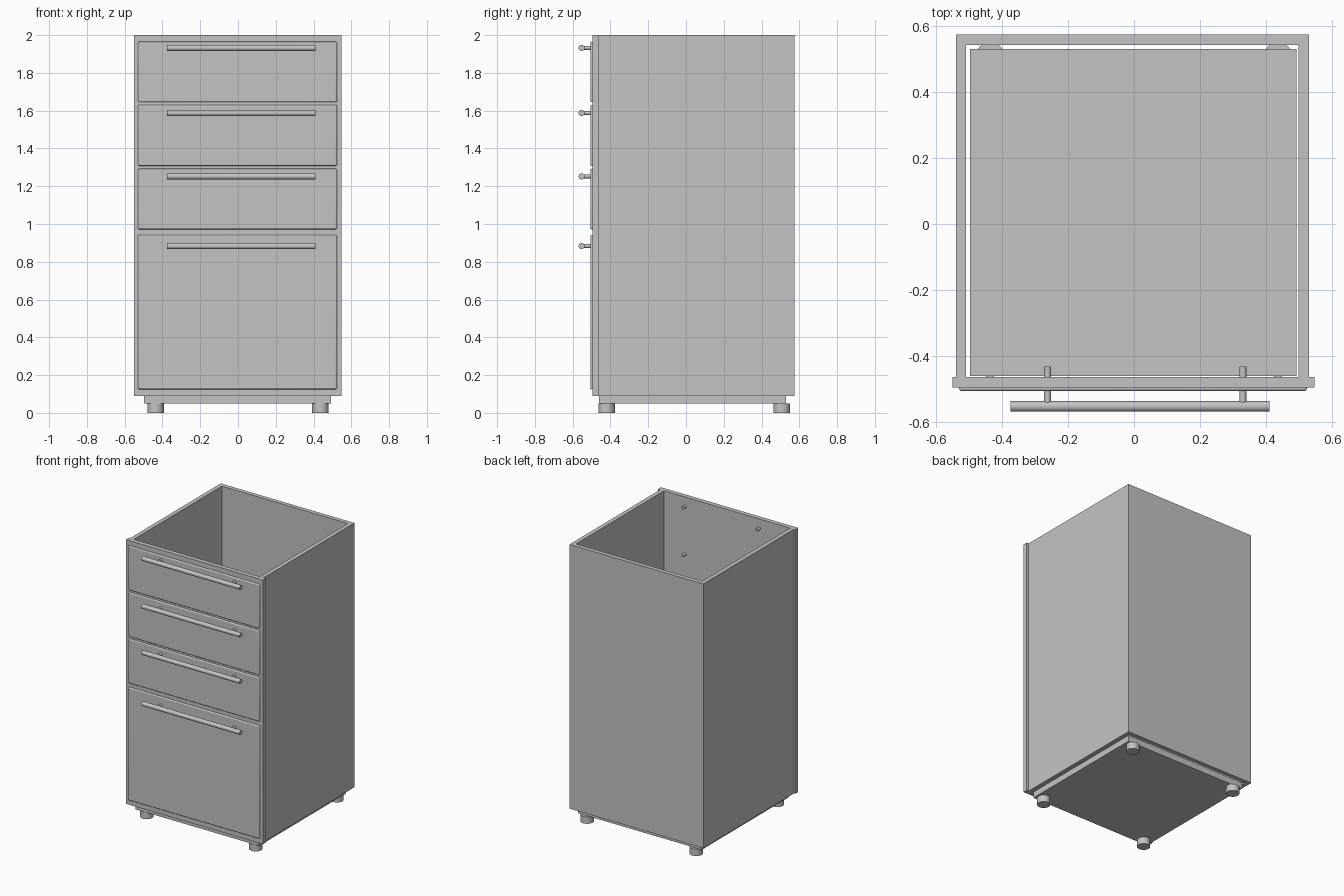
import bpy
import bmesh
import math
from mathutils import Matrix

cube = bpy.data.objects.get("Cube")
if cube:
    bpy.data.objects.remove(cube, do_unlink=True)

grey = bpy.data.materials.new("light grey metal")
grey.use_nodes = True
colour = (0.55, 0.55, 0.55, 1)
grey.diffuse_color = colour
grey.node_tree.nodes["Principled BSDF"].inputs["Base Color"].default_value = colour


def finish(name, bm):
    bmesh.ops.recalc_face_normals(bm, faces=bm.faces[:])
    mesh = bpy.data.meshes.new(name)
    bm.to_mesh(mesh)
    bm.free()
    mesh.materials.append(grey)
    obj = bpy.data.objects.new(name, mesh)
    bpy.context.collection.objects.link(obj)
    return obj


def smooth(obj):
    bpy.ops.object.select_all(action="DESELECT")
    obj.select_set(True)
    bpy.context.view_layer.objects.active = obj
    bpy.ops.object.shade_smooth_by_angle(angle=math.radians(35))


def box(name, xs, ys, zs):
    bm = bmesh.new()
    bmesh.ops.create_cube(bm, size=1)
    for v in bm.verts:
        v.co = [r[0] if c < 0 else r[1] for c, r in zip(v.co, (xs, ys, zs))]
    return finish(name, bm)


def rod(name, centre, radius, length, axis="Z", sides=24):
    turn = {"X": Matrix.Rotation(math.pi / 2, 4, "Y"),
            "Y": Matrix.Rotation(math.pi / 2, 4, "X"),
            "Z": Matrix.Identity(4)}[axis]
    bm = bmesh.new()
    bmesh.ops.create_cone(bm, cap_ends=True, segments=sides, radius1=radius,
                          radius2=radius, depth=length,
                          matrix=Matrix.Translation(centre) @ turn)
    obj = finish(name, bm)
    smooth(obj)
    return obj


# Open-topped, bottomless shell: a U-shaped plan closed by the front panel
left, right, front, back, wall = 0.53, -0.54, -0.463, 0.574, 0.031
plan = [(right, front), (right, back), (left, back), (left, front),
        (left - wall, front), (left - wall, back - wall),
        (right + wall, back - wall), (right + wall, front)]
bm = bmesh.new()
base = bm.faces.new([bm.verts.new((x, y, 0.09)) for x, y in plan])
walls = bmesh.ops.extrude_face_region(bm, geom=[base])["geom"]
bmesh.ops.translate(bm, vec=(0, 0, 1.91),
                    verts=[g for g in walls if isinstance(g, bmesh.types.BMVert)])
finish("cabinet_shell", bm)

box("front_panel", (-0.55, 0.547), (-0.496, front), (0.09, 2))

# Plinth slab, kept clear of the walls
box("plinth", (-0.497, 0.492), (-0.46, 0.53), (0.05, 0.095))

# Feet
for side, x in (("left", 0.436), ("right", -0.436)):
    for end, y in (("front", -0.42), ("back", 0.507)):
        rod(f"{end}_{side}_foot", (x, y, 0.025), 0.044, 0.05)

# Drawer fronts, each with a bar handle on two posts
drawers = [("top", 1.645, 1.965, 1.932), ("upper", 1.308, 1.63, 1.587),
           ("lower", 0.972, 1.293, 1.252), ("bottom", 0.125, 0.943, 0.883)]
for name, low, high, grip in drawers:
    drawer = box(f"{name}_drawer_front", (-0.53, 0.524), (-0.506, -0.49), (low, high))
    bevel = drawer.modifiers.new("soft edges", "BEVEL")
    bevel.width = 0.007
    bevel.segments = 3
    smooth(drawer)
    rod(f"{name}_handle_bar", (0.018, -0.553, grip), 0.016, 0.786, "X")
    for side, x in (("right", -0.262), ("left", 0.33)):
        rod(f"{name}_handle_{side}_post", (x, -0.49, grip), 0.0105, 0.116, "Y", 16)
